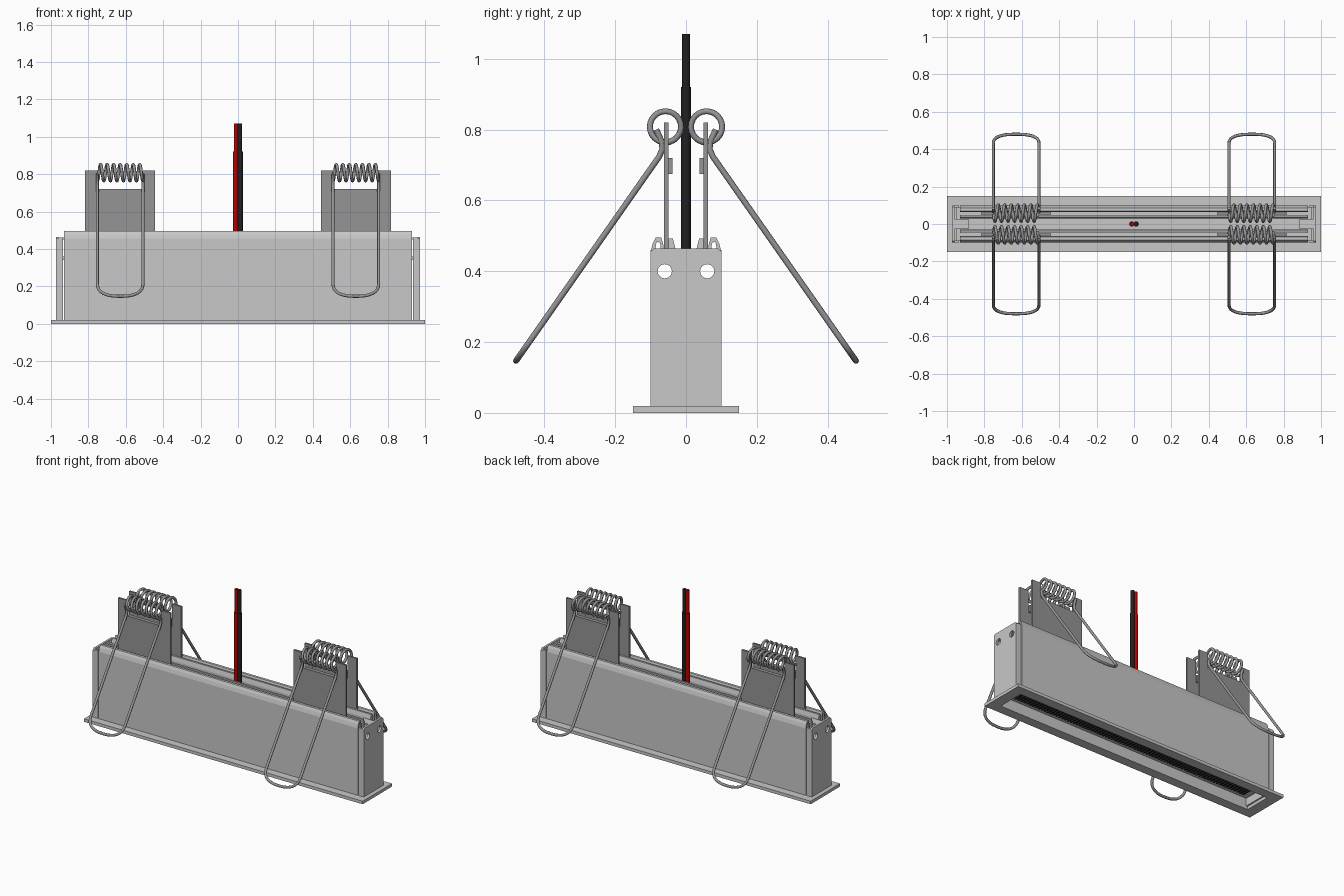
import bpy
from math import sin, cos, pi
from mathutils import Matrix, Vector

cube = bpy.data.objects.get("Cube")
if cube:
    bpy.data.objects.remove(cube, do_unlink=True)


def material(name, r, g, b):
    m = bpy.data.materials.new(name)
    m.use_nodes = True
    m.diffuse_color = (r, g, b, 1)
    m.node_tree.nodes["Principled BSDF"].inputs["Base Color"].default_value = (r, g, b, 1)
    return m


LIGHT = material("light grey metal", 0.58, 0.58, 0.58)
STEEL = material("mid grey steel", 0.30, 0.30, 0.30)
BLACK = material("black plastic", 0.015, 0.015, 0.015)
RED = material("red insulation", 0.5, 0.0, 0.0)

# Orientations for extruded outlines: lying flat, facing front, facing along x
FLAT = Matrix.Identity(3)
FRONT = Matrix(((1, 0, 0), (0, 0, -1), (0, 1, 0)))
ALONG_X = Matrix(((0, 0, 1), (1, 0, 0), (0, 1, 0)))


def curve_to_mesh(name, curve, mat, matrix):
    temp = bpy.data.objects.new("temp", curve)
    bpy.context.collection.objects.link(temp)
    graph = bpy.context.evaluated_depsgraph_get()
    mesh = bpy.data.meshes.new_from_object(temp.evaluated_get(graph))
    bpy.data.objects.remove(temp, do_unlink=True)
    mesh.transform(matrix)
    mesh.materials.clear()
    mesh.materials.append(mat)
    ob = bpy.data.objects.new(name, mesh)
    bpy.context.collection.objects.link(ob)
    return ob


def add_spline(curve, points, closed):
    s = curve.splines.new('POLY')
    s.points.add(len(points) - 1)
    for p, co in zip(s.points, points):
        p.co = (*co, 1) if len(co) == 3 else (*co, 0, 1)
    s.use_cyclic_u = closed


def extrude(name, loops, depth, axis, at, mat):
    """Closed outlines (inner loops become holes) extruded both ways."""
    c = bpy.data.curves.new(name, 'CURVE')
    c.dimensions = '2D'
    c.fill_mode = 'BOTH'
    c.extrude = depth / 2
    for loop in loops:
        add_spline(c, loop, True)
    ob = curve_to_mesh(name, c, mat, Matrix.Translation(at) @ axis.to_4x4())
    for f in ob.data.polygons:
        f.use_smooth = False
    return ob


def wire(name, points, radius, mat):
    c = bpy.data.curves.new(name, 'CURVE')
    c.dimensions = '3D'
    c.bevel_depth = radius
    c.bevel_resolution = 2
    c.use_fill_caps = True
    add_spline(c, points, False)
    ob = curve_to_mesh(name, c, mat, Matrix.Identity(4))
    for f in ob.data.polygons:
        f.use_smooth = len(f.vertices) == 4
    return ob


def rect(x0, x1, y0, y1):
    return [(x0, y0), (x1, y0), (x1, y1), (x0, y1)]


def circle(x, y, r, n=24):
    return [(x + r * cos(2 * pi * i / n), y + r * sin(2 * pi * i / n)) for i in range(n)]


def box(name, x, y, z, mat):
    return extrude(name, [rect(*x, *y)], z[1] - z[0], FLAT, (0, 0, sum(z) / 2), mat)


# Trim flange around the light opening
extrude("trim_flange", [rect(-1, 1, -.15, .15), rect(-.93, .93, -.088, .088)],
        .02, FLAT, (0, 0, .01), LIGHT)

# Housing side sheets with rolled lips, and the inner rails
SHEET = [(.1, .02), (.1, .455), (.094, .478), (.086, .495), (.07, .495), (.064, .475),
         (.064, .43), (.07, .43), (.073, .48), (.083, .484), (.088, .455), (.088, .02)]
RAIL = [(.03, .43), (.03, .465), (.037, .492), (.049, .492), (.049, .43)]
for side, word in ((-1, "front"), (1, "back")):
    extrude(word + "_side_sheet", [[(side * y, z) for y, z in SHEET]], 1.86, ALONG_X, (0, 0, 0), LIGHT)
    extrude(word + "_rail", [[(side * y, z) for y, z in RAIL]], 1.86, ALONG_X, (0, 0, 0), LIGHT)
box("housing_floor", (-.95, .95), (-.088, .088), (.34, .36), LIGHT)

# End caps: holed plate, wrapped edges and a small top tab
CAP = [(-.1, .02), (.1, .02), (.1, .455), (.09, .465), (-.09, .465), (-.1, .455)]
for side, word in ((-1, "right"), (1, "left")):
    extrude(word + "_end_cap", [CAP, circle(-.06, .4, .02), circle(.06, .4, .02)],
            .014, ALONG_X, (side * .966, 0, 0), LIGHT)
    xs = sorted((side * .935, side * .96))
    for s, edge in ((-1, "front"), (1, "back")):
        box(f"{word}_cap_{edge}_edge", xs, sorted((s * .088, s * .1)), (.02, .46), LIGHT)
    box(word + "_cap_tab", sorted((side * .885, side * .96)), (-.028, .028), (.45, .462), LIGHT)
    box(word + "_opening_end", sorted((side * .92, side * .93)), (-.088, .088), (.02, .09), LIGHT)

# Recessed light opening with a ribbed black louvre
extrude("louvre_surround", [rect(-.93, .93, -.088, .088), rect(-.88, .88, -.065, .065)],
        .01, FLAT, (0, 0, .075), LIGHT)
box("louvre_back", (-.89, .89), (-.07, .07), (.085, .095), BLACK)
COUNT = 80
pitch = 1.76 / COUNT
slats = [rect(x, x + pitch * .45, -.065, .065) for x in (-.88 + pitch * i for i in range(COUNT))]
extrude("louvre_slats", slats, .02, FLAT, (0, 0, .076), BLACK)

# Spring clips: forked plate, coil and long wire loop, four times
HALF = .122
for cx, end in ((-.63, "right"), (.63, "left")):
    for side, word in ((-1, "front"), (1, "back")):
        name = f"{end}_{word}_spring"
        w = .1875
        fork = [(cx - w, .43), (cx + w, .43), (cx + w, .82), (cx + HALF, .82), (cx + HALF, .72),
                (cx - HALF, .72), (cx - HALF, .82), (cx - w, .82)]
        extrude(name + "_plate", [fork], .012, FRONT, (0, side * .056, 0), STEEL)
        extrude(name + "_tab", [rect(cx - HALF, cx + HALF, .675, .72)],
                .012, FRONT, (0, side * .044, 0), STEEL)

        turns, steps = 7, 24
        n = turns * steps
        coil = [(cx - HALF + 2 * HALF * i / n,
                 side * (.058 - .044 * sin(2 * pi * i / steps)),
                 .808 - .044 * cos(2 * pi * i / steps)) for i in range(n + 1)]
        wire(name + "_coil", coil, .0085, STEEL)

        # Loop drawn in its own leaning plane: x across, t along the leg
        top, foot = Vector((0, side * .075, .725)), Vector((0, side * .48, .147))
        hook = [(side * .084, .80), (side * .068, .765), (side * .067, .745)]
        path = [(cx - HALF, *p) for p in hook]
        for i in range(17):
            a = pi * i / 16
            t = .88 + .12 * sin(a) ** .8 if 0 < i < 16 else .88
            if i == 0:
                path.append((cx - HALF, top.y, top.z))
            p = top.lerp(foot, t)
            path.append((cx - HALF * (abs(cos(a)) ** .8) * (1 if cos(a) > 0 else -1), p.y, p.z))
        path.append((cx + HALF, top.y, top.z))
        path += [(cx + HALF, *p) for p in reversed(hook)]
        wire(name + "_loop", path, .0085, STEEL)

# Supply cable: two wires, each with a thinner upper section
for x, mat, word in ((-.0125, RED, "red"), (.0125, BLACK, "black")):
    extrude(word + "_cable_sleeve", [circle(x, 0, .0135, 16)], .56, FLAT, (0, 0, .64), mat)
    extrude(word + "_cable_wire", [circle(x * .9, 0, .011, 16)], .17, FLAT, (0, 0, .985), mat)
